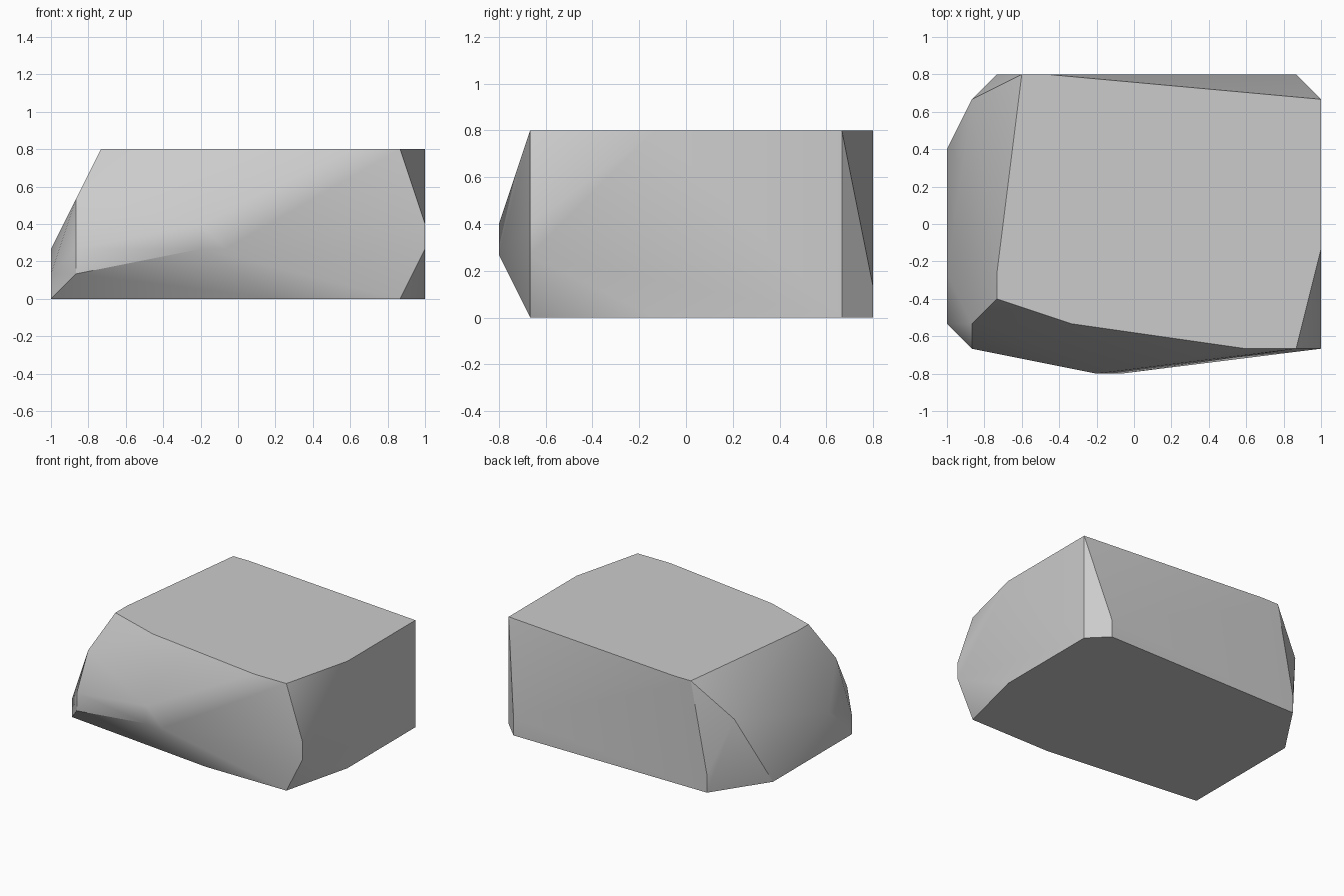
import bpy
import bmesh
import math

cube = bpy.data.objects.get("Cube")
if cube:
    bpy.data.objects.remove(cube, do_unlink=True)

UNIT = 2 / 15  # spacing of the chisel grid

# Corners of the stone, grouped by height, in grid steps
layers = {
    0: [(15, 5), (14, 6), (2, 6), (0, 3), (0, -4), (9, -5), (14, -5), (15, -1)],
    1: [(14, 6), (2, 6), (0, -4), (1, -5)],
    2: [(0, -2), (1, -5), (6, -6), (7, -6), (15, -5)],
    3: [(15, -5), (6, -6)],
    4: [(1, 5), (1, -4)],
    6: [(3, 6), (2, -2), (2, -3), (5, -4), (12, -5), (14, -5), (15, -1), (15, 5), (4, 6)],
}


def make_material(name, color):
    material = bpy.data.materials.new(name)
    material.use_nodes = True
    material.diffuse_color = color
    shader = next(n for n in material.node_tree.nodes if n.type == "BSDF_PRINCIPLED")
    shader.inputs["Base Color"].default_value = color
    return material


def make_hull(name, points, material):
    bm = bmesh.new()
    for point in points:
        bm.verts.new(point)
    hull = bmesh.ops.convex_hull(bm, input=bm.verts[:])
    loose = {v for v in hull["geom_interior"] + hull["geom_unused"]
             if isinstance(v, bmesh.types.BMVert)}
    bmesh.ops.delete(bm, geom=list(loose), context="VERTS")
    # Merge the coplanar triangles into clean flat facets
    bmesh.ops.dissolve_limit(bm, angle_limit=math.radians(1),
                             verts=bm.verts[:], edges=bm.edges[:])
    bmesh.ops.recalc_face_normals(bm, faces=bm.faces[:])
    mesh = bpy.data.meshes.new(name)
    bm.to_mesh(mesh)
    bm.free()
    mesh.materials.append(material)
    obj = bpy.data.objects.new(name, mesh)
    bpy.context.collection.objects.link(obj)
    return obj


# Faceted boulder with soft shading over its shallow edges
corners = [((x - 7.5) * UNIT, y * UNIT, z * UNIT)
           for z, ring in layers.items() for x, y in ring]
boulder = make_hull("boulder", corners, make_material("stone grey", (0.6, 0.6, 0.6, 1)))

bpy.ops.object.select_all(action="DESELECT")
boulder.select_set(True)
bpy.context.view_layer.objects.active = boulder
bpy.ops.object.shade_smooth_by_angle(angle=math.radians(30))
